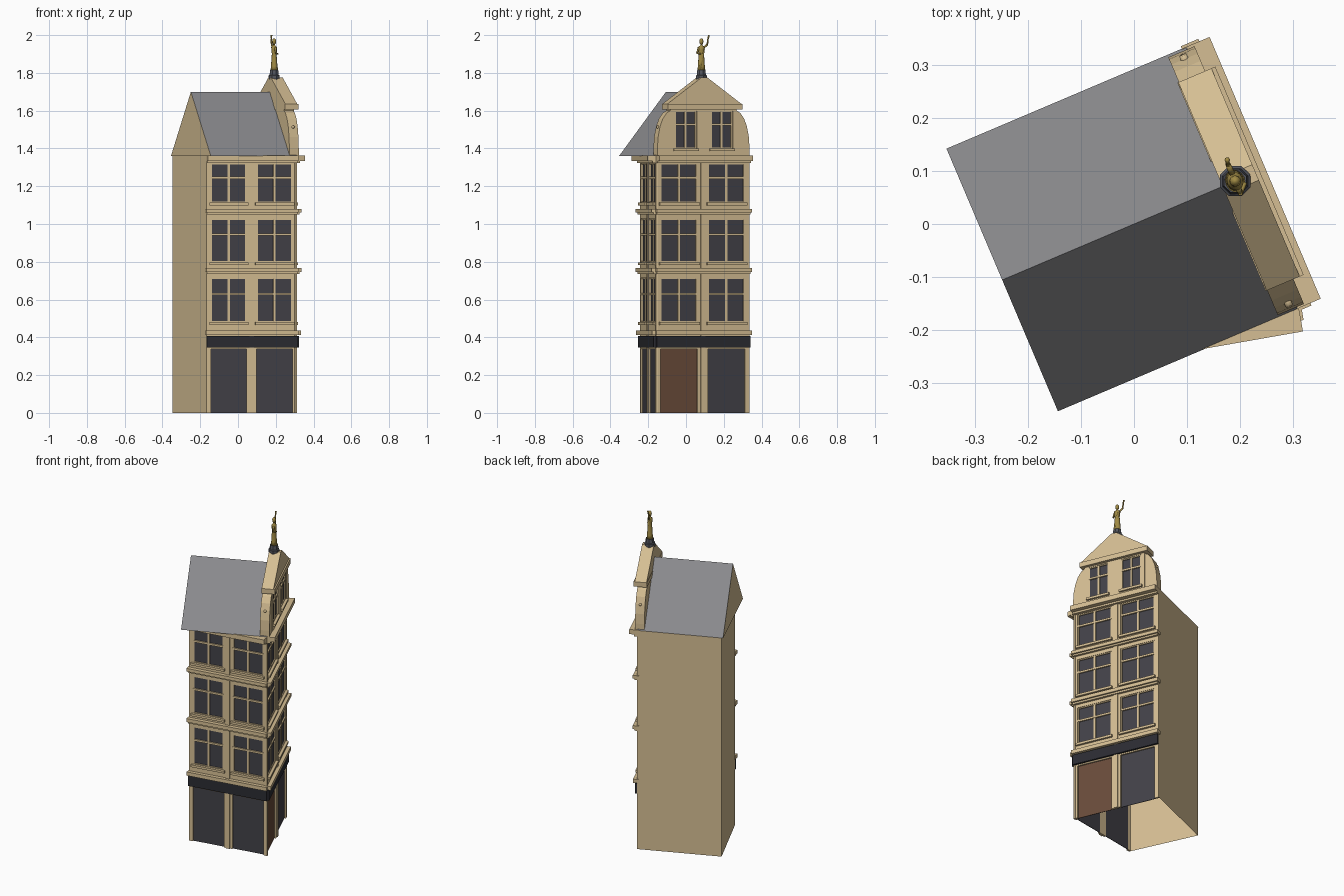
import bpy, bmesh, math
from mathutils import Matrix, Vector

if "Cube" in bpy.data.objects:
    bpy.data.objects.remove(bpy.data.objects["Cube"])


def material(name, r, g, b):
    m = bpy.data.materials.new(name)
    lin = [((c / 255 + 0.055) / 1.055) ** 2.4 for c in (r, g, b)]
    m.diffuse_color = (*lin, 1)
    m.use_nodes = True
    m.node_tree.nodes["Principled BSDF"].inputs["Base Color"].default_value = m.diffuse_color
    return m


STONE = material("sandstone", 213, 190, 147)
SLATE = material("roof_slate", 140, 140, 143)
GLASS = material("dark_glass", 66, 65, 72)
FASCIA = material("shop_fascia", 43, 44, 50)
DOOR = material("door_brown", 106, 76, 58)
GOLD = material("statue_gold", 160, 138, 68)
LEAD = material("pedestal_lead", 84, 86, 94)


def finish(name, bm, *mats, matrix=None, smooth=False):
    if matrix:
        bm.transform(matrix)
    bmesh.ops.recalc_face_normals(bm, faces=bm.faces)
    me = bpy.data.meshes.new(name)
    bm.to_mesh(me)
    bm.free()
    for m in mats:
        me.materials.append(m)
    ob = bpy.data.objects.new(name, me)
    bpy.context.collection.objects.link(ob)
    if smooth:
        for p in me.polygons:
            p.use_smooth = True
    return ob


def boxes(name, mat, frame, items):
    """Boxes (s0, s1, d0, d1, z0, z1): along the wall, outward, up."""
    bm = bmesh.new()
    for s0, s1, d0, d1, z0, z1 in items:
        m = Matrix.Translation(((s0 + s1) / 2, (d0 + d1) / 2, (z0 + z1) / 2))
        m = m @ Matrix.Diagonal((s1 - s0, d1 - d0, z1 - z0, 1))
        bmesh.ops.create_cube(bm, size=1, matrix=m)
    return finish(name, bm, mat, matrix=frame)


def extrude(name, mats, pts, u0, u1, frame):
    """Profile in (v, z), extruded along u."""
    bm = bmesh.new()
    a = [bm.verts.new((u0, v, z)) for v, z in pts]
    b = [bm.verts.new((u1, v, z)) for v, z in pts]
    bm.faces.new(a)
    bm.faces.new(b)
    for i in range(len(pts)):
        j = (i + 1) % len(pts)
        bm.faces.new((a[i], a[j], b[j], b[i]))
    ob = finish(name, bm, *mats, matrix=frame)
    return ob


def lathe(name, mat, prof, sides, frame, smooth=True, squash=1):
    bm = bmesh.new()
    rings = [[bm.verts.new((squash * r * math.cos(t), r * math.sin(t), z))
              for t in [2 * math.pi * k / sides for k in range(sides)]] for r, z in prof]
    for a, b in zip(rings, rings[1:]):
        for k in range(sides):
            j = (k + 1) % sides
            bm.faces.new((a[k], a[j], b[j], b[k]))
    bm.faces.new(rings[0])
    bm.faces.new(rings[-1])
    return finish(name, bm, mat, matrix=frame, smooth=smooth)


def limb(name, mat, p, q, r0, r1, frame, sides=8):
    p, q = Vector(p), Vector(q)
    m = Matrix.Translation(p) @ (q - p).to_track_quat('Z', 'Y').to_matrix().to_4x4()
    return lathe(name, mat, [(r0, 0), (r1, (q - p).length)], sides, frame @ m)


def wall_frame(p, q):
    d = (Vector(q) - Vector(p))
    return (Matrix.Translation((p[0], p[1], 0)) @ Matrix.Rotation(math.atan2(d.y, d.x), 4, 'Z')
            @ Matrix.Diagonal((1, -1, 1, 1))), d.length


ROT = Matrix.Rotation(math.radians(23), 4, 'Z')


def uv(u, v):
    w = ROT @ Vector((u, v, 0))
    return (w.x, w.y)


# Footprint corners: the side street wall is skewed
A, B, C, D = (-0.167, -0.243), (0.312, -0.159), uv(0.225, 0.27), (-0.347, 0.146)
TOP = 1.36
T = 0.012


def window_parts(s0, s1, z0, z1):
    m, t, w = (s0 + s1) / 2, z1 - 0.36 * (z1 - z0), 0.006
    o, i = -T + 0.002, -0.003
    return [(m - w, m + w, o, i, z0, z1), (s0, s1, o, i + 0.002, t - w, t + w),
            (s0, s0 + 0.008, o, i, z0, z1), (s1 - 0.008, s1, o, i, z0, z1),
            (s0, s1, o, i, z1 - 0.006, z1), (s0, s1, o, i, z0, z0 + 0.006)]


def facade(name, p, q, cols, rows, base, top, door=False):
    frame, L = wall_frame(p, q)
    cols = [(a * L, b * L) for a, b in cols]
    edges = [0] + [s for c in cols for s in c] + [L]
    wall = [(edges[i], edges[i + 1], -T, 0, base, top) for i in range(0, len(edges), 2)]
    zs = [base] + [z for r in rows for z in r] + [top]
    bars, sills, glass = [], [], []
    for s0, s1 in cols:
        wall += [(s0, s1, -T, 0, zs[i], zs[i + 1]) for i in range(0, len(zs), 2)
                 if zs[i + 1] > zs[i]]
        for z0, z1 in rows:
            if z0 > 0:
                bars += window_parts(s0, s1, z0, z1)
                sills.append((s0 - 0.008, s1 + 0.008, -T, 0.013, z0 - 0.014, z0))
            pane = (s0, s1, -T, -T + 0.003, z0, z1)
            if door and z0 == 0 and s0 < L / 2:
                boxes("shop_door", DOOR, frame, [pane])
            else:
                glass.append(pane)
    boxes(name + "_wall", STONE, frame, wall)
    boxes(name + "_window_bars", STONE, frame, bars)
    boxes(name + "_sills", STONE, frame, sills)
    boxes(name + "_glass", GLASS, frame, glass)
    return frame, L


ROWS = [(0, 0.337), (0.48, 0.714), (0.797, 1.028), (1.113, 1.32)]
COLS = [(0.048, 0.445), (0.555, 0.952)]

# The two street facades with ledges, cornice, fascia and centre pilaster
for name, p, q, door in (("side", A, B, False), ("front", B, C, True)):
    frame, L = facade(name, p, q, COLS, ROWS, 0, TOP, door)
    boxes(name + "_ledges", STONE, frame, [
        (-0.005, L + 0.005, -T, 0.022, 0.412, 0.435), (0, L, -T, 0.014, 0.735, 0.746),
        (-0.005, L + 0.005, -T, 0.024, 0.746, 0.768), (0, L, -T, 0.014, 1.05, 1.06),
        (-0.005, L + 0.005, -T, 0.024, 1.06, 1.08), (0, L, -T, 0.018, 1.322, 1.333),
        (0, L, -T, 0.045, 1.333, 1.362)])
    boxes(name + "_fascia", FASCIA, frame, [(0, L, -T, 0.012, 0.345, 0.407)])
    boxes(name + "_pilaster", STONE, frame,
          [(L / 2 - 0.012, L / 2 + 0.012, -T, 0.006, 0.0, 1.33)])

# Plain party walls and ceiling, open underneath
bm = bmesh.new()
lo = [bm.verts.new((*c, 0)) for c in (C, D, A)]
hi = [bm.verts.new((*c, TOP)) for c in (C, D, A)]
b_top = bm.verts.new((*B, TOP))
for i in range(2):
    bm.faces.new((lo[i], lo[i + 1], hi[i + 1], hi[i]))
bm.faces.new(hi + [b_top])
finish("party_walls", bm, STONE)

# Pitched roof: slate slopes, stone end gable
roof = extrude("roof", (STONE, SLATE), [(-0.27, TOP), (0.27, TOP), (0, 1.70)], -0.271, 0.222, ROT)
for f in roof.data.polygons:
    if 0.1 < f.normal.z:
        f.material_index = 1

# Front gable: backing slab, windowed face, scrolls, pediment
boxes("gable_slab", STONE, ROT, [(0.183, 0.228, -0.19, 0.19, TOP, 1.61)])
facade("gable", uv(0.24, -0.19), uv(0.24, 0.19), [(0.06, 0.395), (0.605, 0.94)],
       [(1.40, 1.598)], TOP, 1.61)
half = [(0.18, TOP), (0.265, TOP), (0.265, 1.40), (0.261, 1.46), (0.25, 1.515),
        (0.235, 1.555), (0.212, 1.588), (0.18, 1.606)]
for side, k in (("left", -1), ("right", 1)):
    extrude(side + "_scroll", (STONE,), [(k * v, z) for v, z in half], 0.183, 0.237, ROT)
    limb(side + "_scroll_boss", STONE, (0.21, k * 0.24, 1.51), (0.21, k * 0.258, 1.515),
         0.009, 0.007, ROT)
boxes("gable_cornice", STONE, ROT, [(0.18, 0.258, -0.214, 0.214, 1.605, 1.635)])
extrude("pediment", (STONE,), [(-0.214, 1.635), (0.214, 1.635), (0.016, 1.776), (-0.016, 1.776)],
        0.182, 0.25, ROT)

# Statue on a lead pedestal, one arm raised
S = ROT @ Matrix.Translation((0.208, 0, 0))
lathe("pedestal", LEAD, [(0.031, 1.765), (0.031, 1.786), (0.026, 1.79), (0.023, 1.815)], 8, S, False)
lathe("statue_robe", GOLD, [(0.022, 1.815), (0.019, 1.835), (0.017, 1.87), (0.014, 1.90),
      (0.017, 1.922), (0.018, 1.936), (0.006, 1.946), (0.005, 1.955)], 12, S, True, 0.85)
lathe("statue_head", GOLD, [(0.004, 1.95), (0.009, 1.956), (0.011, 1.966), (0.009, 1.977),
      (0.003, 1.983)], 10, S)
limb("raised_upper_arm", GOLD, (0, 0.014, 1.934), (0, 0.034, 1.95), 0.006, 0.005, S)
limb("raised_forearm", GOLD, (0, 0.034, 1.948), (0, 0.038, 1.98), 0.005, 0.004, S)
limb("held_staff", GOLD, (0, 0.036, 1.972), (0.002, 0.043, 2.0), 0.003, 0.005, S)
limb("lowered_upper_arm", GOLD, (0, -0.015, 1.934), (0, -0.025, 1.905), 0.006, 0.005, S)
limb("lowered_forearm", GOLD, (0, -0.025, 1.905), (0.016, -0.01, 1.90), 0.005, 0.004, S)
limb("robe_fold", GOLD, (0.008, -0.012, 1.815), (0.006, 0.012, 1.93), 0.009, 0.006, S)
